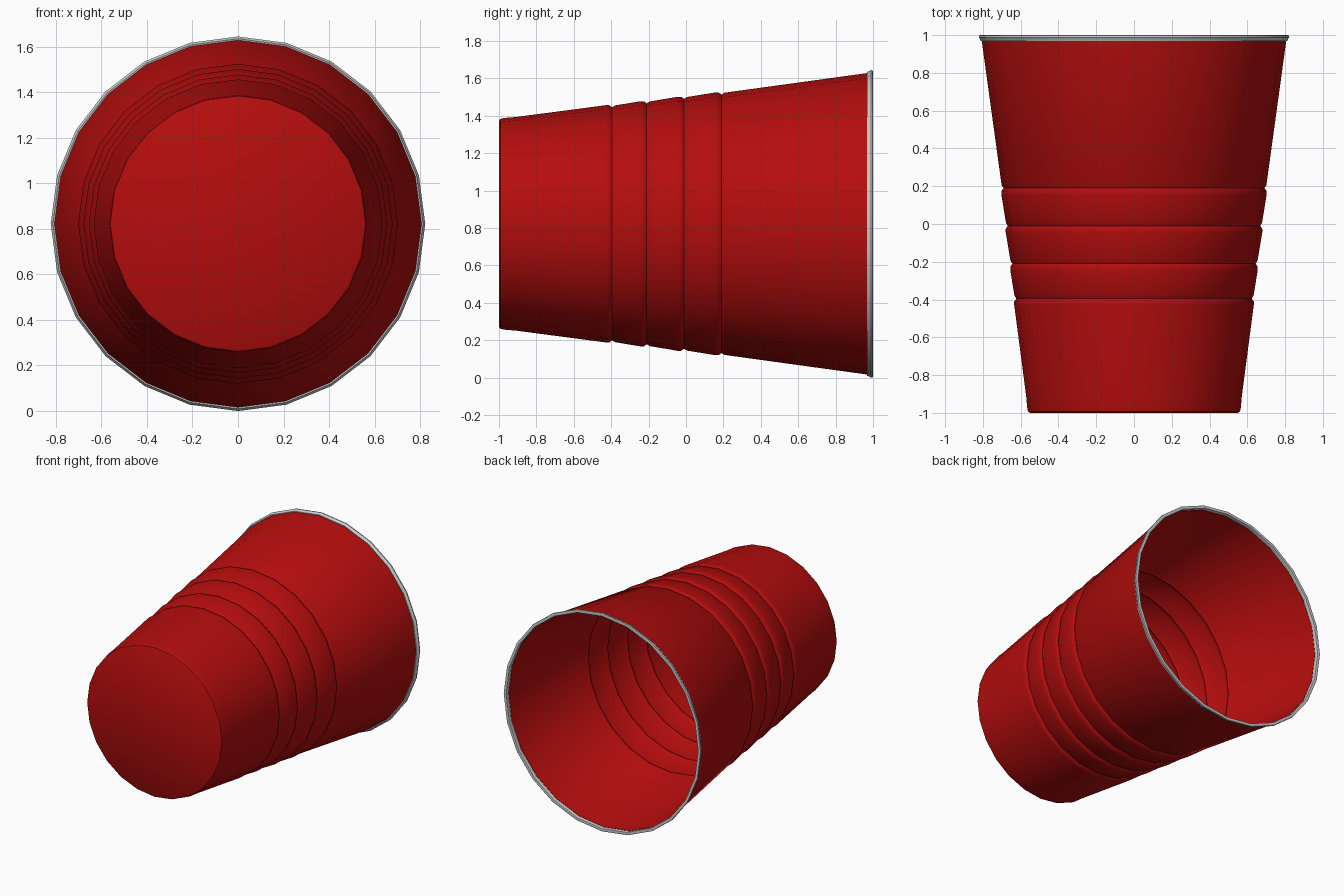
import bpy, bmesh, math
from mathutils import Matrix, Vector

if "Cube" in bpy.data.objects:
    bpy.data.objects.remove(bpy.data.objects["Cube"])

SIDES = 24
AXIS_Z = 0.822
WALL = 0.008


def make_material(name, colour):
    mat = bpy.data.materials.new(name)
    mat.use_nodes = True
    mat.diffuse_color = colour
    mat.node_tree.nodes["Principled BSDF"].inputs["Base Color"].default_value = colour
    return mat


def lathe(name, profile, mat, closed=False):
    """Spin (radius, y) points around the lying cup's axis."""
    bm = bmesh.new()
    verts = [bm.verts.new((0, y, r)) for r, y in profile]
    pairs = list(zip(verts, verts[1:]))
    if closed:
        pairs.append((verts[-1], verts[0]))
    edges = [bm.edges.new(p) for p in pairs]
    bmesh.ops.spin(bm, geom=verts + edges, cent=(0, 0, 0), axis=(0, 1, 0),
                   angle=math.tau, steps=SIDES)
    bmesh.ops.remove_doubles(bm, verts=bm.verts, dist=0.0005)
    bmesh.ops.recalc_face_normals(bm, faces=bm.faces)
    bmesh.ops.transform(bm, matrix=Matrix.Translation((0, 0, AXIS_Z)), verts=bm.verts)
    mesh = bpy.data.meshes.new(name)
    bm.to_mesh(mesh)
    bm.free()
    mesh.materials.append(mat)
    obj = bpy.data.objects.new(name, mesh)
    bpy.context.collection.objects.link(obj)
    bpy.ops.object.select_all(action="DESELECT")
    obj.select_set(True)
    bpy.context.view_layer.objects.active = obj
    bpy.ops.object.shade_smooth_by_angle(angle=math.radians(40))
    return obj


red = make_material("cup red", (0.46, 0.004, 0.004, 1))
grey = make_material("rim pale grey", (0.6, 0.6, 0.6, 1))

# Outer wall: rounded base, then four bands parted by pinched grooves
outer = [(0, -1), (0.55, -1), (0.561, -0.993), (0.566, -0.97), (0.571, -0.91)]
grooves = [(-0.395, 0.637), (-0.21, 0.658), (-0.01, 0.682), (0.19, 0.705)]
for y, r in grooves:
    outer += [(r - 0.003, y - 0.035), (r - 0.003, y - 0.016),
              (r - 0.014, y), (r - 0.004, y + 0.016)]
outer.append((0.806, 0.97))

# Inner wall follows the outer one at a constant thickness
inner = [(max(r - WALL, 0), max(y, -1 + WALL)) for r, y in outer]
lathe("cup_body", outer + inner[::-1], red)

# Rolled lip
lip = [(0.797, 0.985), (0.800, 0.970), (0.812, 0.968), (0.816, 0.980),
       (0.822, 0.988), (0.820, 0.998), (0.812, 1.0), (0.800, 0.998)]
lathe("cup_rim", lip, grey, closed=True)
